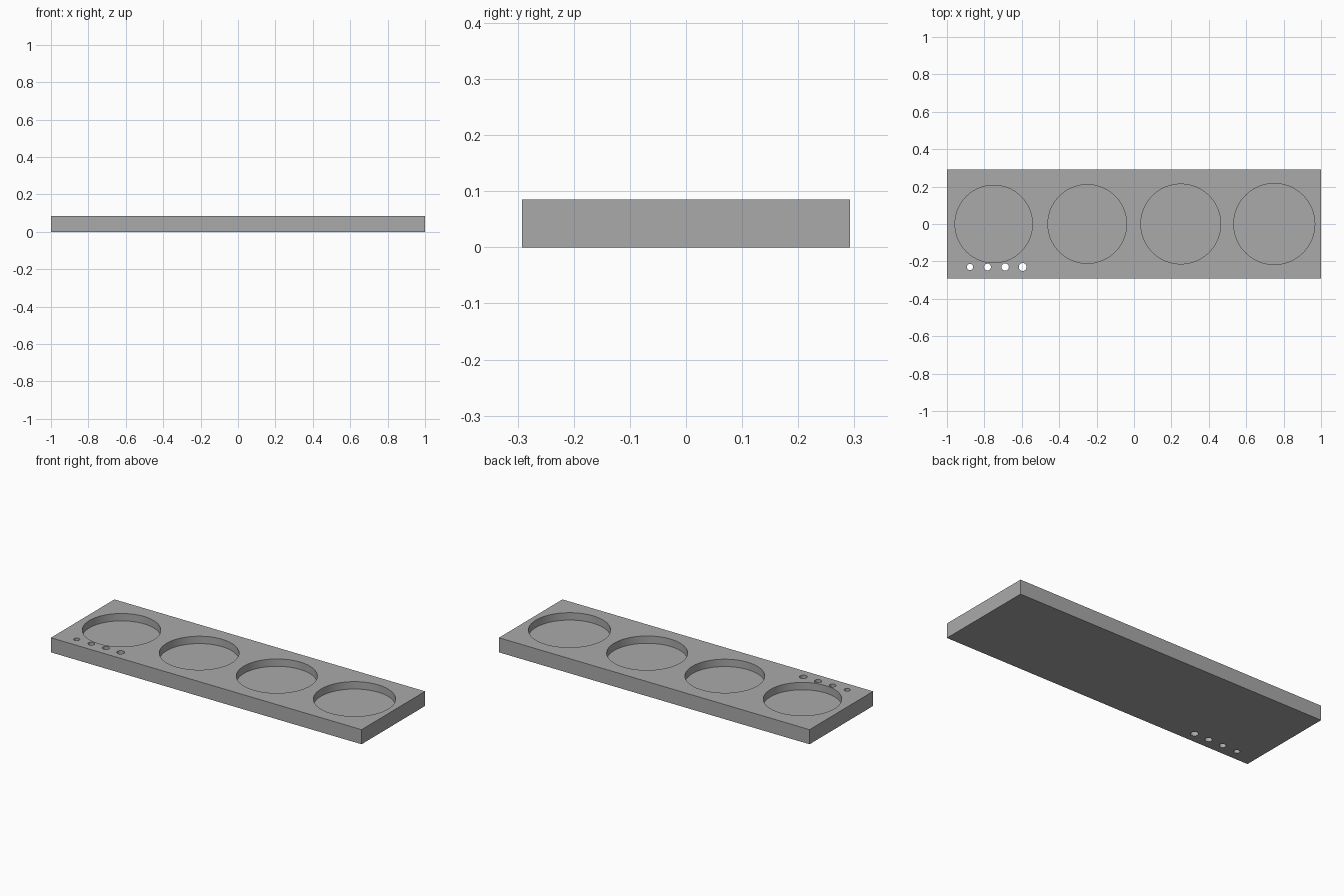
import bpy
import bmesh
from mathutils import Matrix

default = bpy.data.objects.get("Cube")
if default:
    bpy.data.objects.remove(default, do_unlink=True)

LENGTH, WIDTH, HEIGHT = 2.0, 0.584, 0.085
POCKET_FLOOR = 0.042
HOLE_Y = -0.23

grey = bpy.data.materials.new("plain grey")
grey.use_nodes = True
colour = (0.4, 0.4, 0.4, 1.0)
grey.diffuse_color = colour
grey.node_tree.nodes["Principled BSDF"].inputs["Base Color"].default_value = colour


def make_object(name, bm):
    mesh = bpy.data.meshes.new(name)
    bm.to_mesh(mesh)
    bm.free()
    mesh.materials.append(grey)
    obj = bpy.data.objects.new(name, mesh)
    bpy.context.scene.collection.objects.link(obj)
    return obj


def add_cylinder(bm, x, y, radius, bottom, top, sides):
    bmesh.ops.create_cone(
        bm, cap_ends=True, segments=sides, radius1=radius, radius2=radius,
        depth=top - bottom,
        matrix=Matrix.Translation((x, y, (bottom + top) / 2)))


# Flat tray slab
bm = bmesh.new()
bmesh.ops.create_cube(bm, size=1, matrix=Matrix.Translation((0, 0, HEIGHT / 2))
                      @ Matrix.Diagonal((LENGTH, WIDTH, HEIGHT, 1)))
tray = make_object("tray", bm)

# Round pockets and through holes, each row growing slightly towards +x
bm = bmesh.new()
for i in range(4):
    add_cylinder(bm, -0.75 + 0.5 * i, 0, 0.207 + 0.0032 * i,
                 POCKET_FLOOR, HEIGHT + 0.1, 96)
    add_cylinder(bm, -0.877 + 0.094 * i, HOLE_Y, 0.0165 + 0.0015 * i,
                 -0.1, HEIGHT + 0.1, 32)
cutter = make_object("pocket_cutter", bm)
cutter.hide_render = True

# Cut the slab, then discard the cutter
cut = tray.modifiers.new("pockets", 'BOOLEAN')
cut.operation = 'DIFFERENCE'
cut.solver = 'EXACT'
cut.object = cutter
bpy.context.view_layer.objects.active = tray
tray.select_set(True)
bpy.ops.object.modifier_apply(modifier=cut.name)
bpy.data.objects.remove(cutter, do_unlink=True)

bpy.ops.object.shade_smooth_by_angle()
